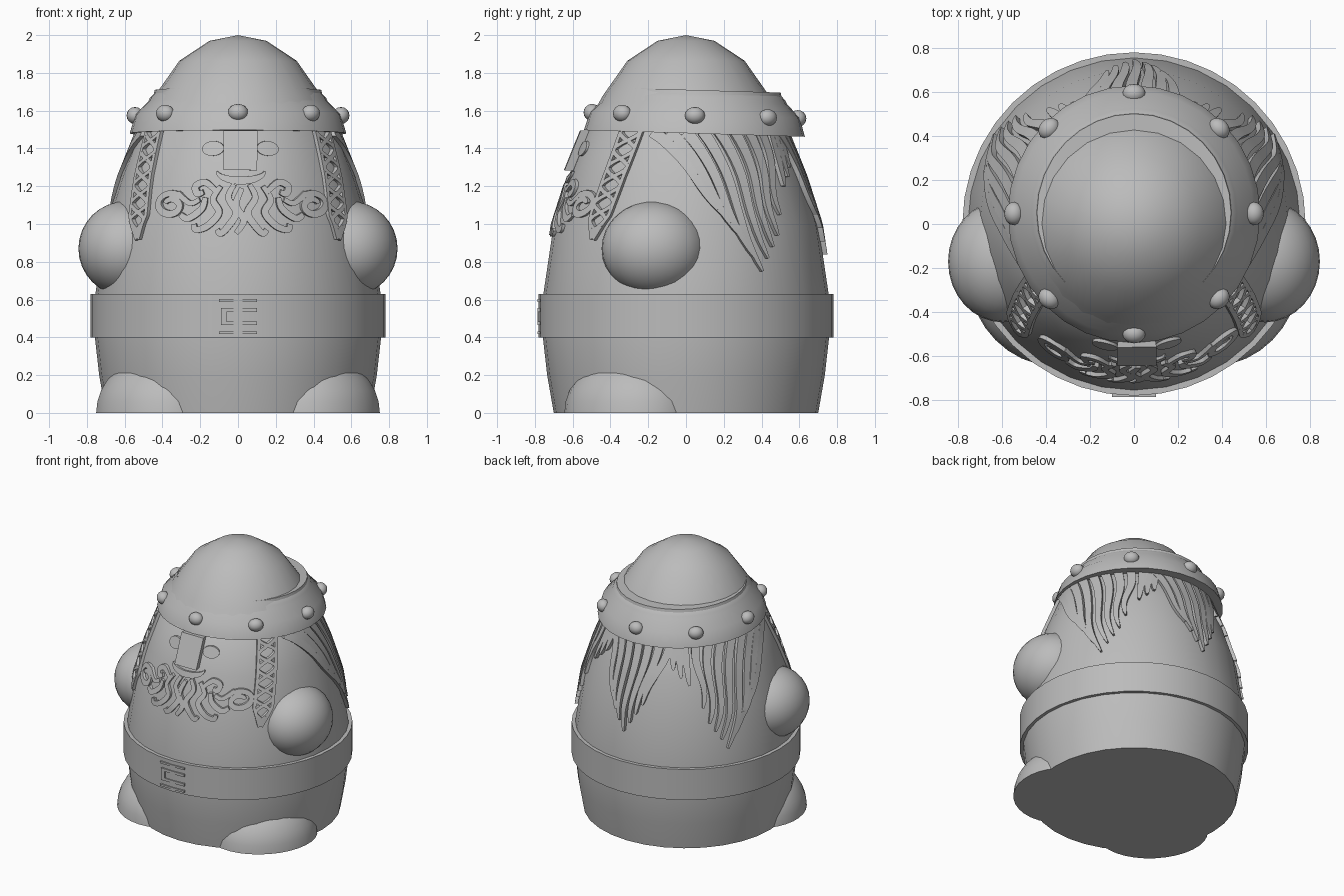
import bpy, bmesh, math
from math import sin, cos, pi, radians
from mathutils import Vector, Matrix

if "Cube" in bpy.data.objects:
    bpy.data.objects.remove(bpy.data.objects["Cube"], do_unlink=True)

stone = bpy.data.materials.new("stone grey")
stone.use_nodes = True
GREY = (0.5, 0.5, 0.5, 1)
stone.diffuse_color = GREY
stone.node_tree.nodes["Principled BSDF"].inputs["Base Color"].default_value = GREY

BODY = [(0, 0), (0.70, 0), (0.735, 0.2), (0.76, 0.42), (0.755, 0.63),
        (0.70, 1.0), (0.62, 1.25), (0.52, 1.5), (0.4, 1.6), (0, 1.6)]


def finish(bm, name, angle=30):
    bmesh.ops.recalc_face_normals(bm, faces=bm.faces)
    mesh = bpy.data.meshes.new(name)
    bm.to_mesh(mesh)
    bm.free()
    mesh.materials.append(stone)
    obj = bpy.data.objects.new(name, mesh)
    bpy.context.scene.collection.objects.link(obj)
    bpy.ops.object.select_all(action='DESELECT')
    obj.select_set(True)
    bpy.context.view_layer.objects.active = obj
    bpy.ops.object.shade_smooth_by_angle(angle=radians(angle))
    return obj


def lathe(name, profile, sides=32, closed=False):
    bm = bmesh.new()
    pts = profile + profile[:1] if closed else profile
    verts = [bm.verts.new((r, 0, z)) for r, z in pts]
    edges = [bm.edges.new(pair) for pair in zip(verts, verts[1:])]
    bmesh.ops.spin(bm, geom=verts + edges, axis=(0, 0, 1), cent=(0, 0, 0),
                   steps=sides, angle=2 * pi)
    bmesh.ops.remove_doubles(bm, verts=bm.verts, dist=0.0005)
    return finish(bm, name)


def ellipsoid(name, centre, radii, turn=0, floor=False, segs=32):
    bm = bmesh.new()
    bmesh.ops.create_uvsphere(bm, u_segments=segs, v_segments=segs // 2, radius=1)
    bm.transform(Matrix.Translation(centre) @ Matrix.Rotation(turn, 4, 'Z')
                 @ Matrix.Diagonal((*radii, 1)))
    if floor:
        geom = bm.verts[:] + bm.edges[:] + bm.faces[:]
        bmesh.ops.bisect_plane(bm, geom=geom, plane_co=(0, 0, 0),
                               plane_no=(0, 0, -1), clear_outer=True)
        bmesh.ops.holes_fill(bm, edges=[e for e in bm.edges if e.is_boundary])
    return finish(bm, name)


def body_radius(z):
    for (r0, z0), (r1, z1) in zip(BODY[1:], BODY[2:]):
        if z0 <= z <= z1:
            return r0 + (r1 - r0) * (z - z0) / (z1 - z0)
    return 0.7


def on_body(s, z, h):
    """Point on the body at angle s and height z, raised by h."""
    r = body_radius(z) + h
    return Vector((r * cos(s), r * sin(s), z))


def front(x, z):
    return -pi / 2 + math.asin(x / body_radius(z)), z


def mirror(path):
    return [(pi - s, z) for s, z in path]


def curve(pts, steps=6):
    """Smooth path through a few points."""
    p = [Vector(q) for q in [pts[0]] + pts + [pts[-1]]]
    out = []
    for a, b, c, d in zip(p, p[1:], p[2:], p[3:]):
        for i in range(steps):
            t = i / steps
            out.append(0.5 * (2 * b + (c - a) * t + (2 * a - 5 * b + 4 * c - d) * t * t
                              + (3 * b - a - 3 * c + d) * t ** 3))
    return [tuple(q) for q in out + [p[-1]]]


def ribbon(bm, path, width, h=0.018):
    """Raised strip following a path of (angle, z) over the body."""
    rows, n = [], len(path) - 1
    for i, (s, z) in enumerate(path):
        (s0, z0), (s1, z1) = path[max(i - 1, 0)], path[min(i + 1, n)]
        r = body_radius(z)
        d = Vector(((s1 - s0) * r, z1 - z0)).normalized()
        w = width(i / n)
        ds, dz = -d.y * w / r, d.x * w
        rows.append([bm.verts.new(on_body(s + k * ds, z + k * dz, e))
                     for k, e in ((-1, -0.03), (-1, h), (1, h), (1, -0.03))])
    for a, b in zip(rows, rows[1:]):
        for k in range(4):
            j = (k + 1) % 4
            bm.faces.new((a[k], a[j], b[j], b[k]))
    bm.faces.new(rows[0])
    bm.faces.new(rows[-1][::-1])


def relief(name, paths, width, h=0.018):
    bm = bmesh.new()
    for p in paths:
        ribbon(bm, p, width, h)
    return finish(bm, name)


# body and belt
lathe("body", BODY)
lathe("belt", [(0.72, 0.4), (0.78, 0.4), (0.78, 0.63), (0.72, 0.63)], 40, closed=True)

# helmet: dome, stepped brim and rivets, brim slightly raised at the front
lathe("helmet_dome", [(0, 1.5), (0.54, 1.5), (0.44, 1.68), (0.31, 1.865), (0.15, 1.97), (0, 2)], 24)
tilt = Matrix.Rotation(-0.03, 4, 'X')
brim = lathe("helmet_brim", [(0.5, 1.48), (0.585, 1.48), (0.555, 1.58), (0.485, 1.65),
                             (0.475, 1.67), (0.455, 1.69), (0.45, 1.71), (0.35, 1.71)], 32, closed=True)
brim.matrix_world = tilt @ Matrix.Diagonal((0.98, 1, 1, 1))
for i in range(8):
    a = i * pi / 4
    ellipsoid("rivet", tilt @ Vector((0.545 * cos(a), 0.545 * sin(a), 1.575)),
              (0.045, 0.053, 0.045), a, segs=16)

# hands and feet
for side in (1, -1):
    ellipsoid("hand", (side * 0.595, -0.17, 0.87), (0.25, 0.277, 0.25))
    ellipsoid("foot", (side * 0.41, -0.285, 0), (0.325, 0.375, 0.31),
              -side * radians(35), floor=True)

# nose, eyes and mouth
relief("nose", [[front(0.012, 1.495), front(0.012, 1.39), front(0.012, 1.285)]], lambda t: 0.083, 0.045)
eyes = [[front(cx + 0.056 * cos(pi * i / 16), 1.4) for i in range(17)] for cx in (-0.13, 0.155)]
relief("eyes", eyes, lambda t: 0.001 + 0.038 * sin(pi * t), 0.012)
smile = [front(0.015 + 0.125 * cos(pi * (1 + i / 16)), 1.28 + 0.05 * sin(pi * (1 + i / 16)))
         for i in range(17)]
relief("mouth", [smile], lambda t: 0.003 + 0.018 * sin(pi * t), 0.012)

# curled beard locks
LOCKS = [
    [(0.04, 1.21), (0.07, 1.14), (0.03, 1.06), (0.07, 0.99), (0.11, 0.95), (0.13, 0.97)],
    [(0.11, 1.2), (0.15, 1.13), (0.12, 1.06), (0.18, 0.99), (0.24, 0.97), (0.25, 1.0)],
    [(0.19, 1.14), (0.21, 1.08), (0.28, 1.03), (0.32, 1.05)],
    [(0.13, 1.17), (0.19, 1.22), (0.24, 1.2), (0.23, 1.16), (0.2, 1.17)],
]
spiral = [(0.37 + (0.03 + 0.045 * i / 20) * cos(0.4 + i * 0.4),
           1.1 + (0.025 + 0.04 * i / 20) * sin(0.4 + i * 0.4)) for i in range(21)]
spiral += [(0.33, 1.16), (0.27, 1.11), (0.22, 1.13)]
beard = [[front(k * x + 0.02, z) for x, z in curve(p)] for p in LOCKS + [spiral] for k in (1, -1)]
beard.append([front(x, z) for x, z in curve([(0.02, 1.19), (-0.01, 1.1), (0.03, 1.02), (-0.01, 0.95)])])
relief("beard", beard, lambda t: 0.013 + 0.006 * sin(pi * t), 0.016)

# plaited side locks: two borders and two crossing strands
plait = []
for amp, waves in ((1, 0), (-1, 0), (1, 3), (-1, 3)):
    p = []
    for i in range(37):
        t = i / 36
        z = 1.49 - 0.57 * t
        spread = 0.062 * min(1, 4 * (1 - t) + 0.1) * amp * (cos(waves * 2 * pi * t) if waves else 1)
        p.append((radians(-33 - 10 * t) + spread / body_radius(z), z))
    plait += [p, mirror(p)]
relief("plaits", plait, lambda t: 0.011, 0.02)


# long hair: side clumps and a back clump, with short locks between them
def strand(top, tip, low, wave=0.03):
    p = []
    for i in range(15):
        t = i / 14
        ease = t ** 0.8
        p.append((radians(top + (tip - top) * ease) + wave * sin(2 * pi * t), 1.49 + (low - 1.49) * t))
    return p


side_hair = []
for i, low in enumerate((0.98, 0.9, 0.82, 0.75, 0.82, 0.88, 0.94, 1.05)):
    side_hair.append(strand(-19 + 9.5 * i, 23 + 3.2 * i, low))
side_hair += [strand(57 + 4 * i, 53 + 5 * i, 1.2 + 0.05 * i, 0) for i in range(3)]
taper = lambda t: 0.006 + 0.024 * (1 - t) ** 0.5
relief("side_hair", side_hair + [mirror(p) for p in side_hair], taper, 0.022)
back_hair = [strand(90 + 8.5 * k, 90 + 3.3 * k, 0.84 + 0.07 * abs(k), 0.02) for k in range(-3, 4)]
relief("back_hair", back_hair, taper, 0.025)

# buckle: thin bars on the belt
bm = bmesh.new()
for x, z, w, h in ((0.0, 0.595, 0.2, 0.014), (0.0, 0.425, 0.2, 0.014), (0.01, 0.545, 0.18, 0.02),
                   (0.01, 0.475, 0.18, 0.02), (-0.075, 0.51, 0.03, 0.09)):
    bmesh.ops.create_cube(bm, size=1, matrix=Matrix.Translation((x, -0.778, z))
                          @ Matrix.Diagonal((w, 0.016, h, 1)))
finish(bm, "buckle")
